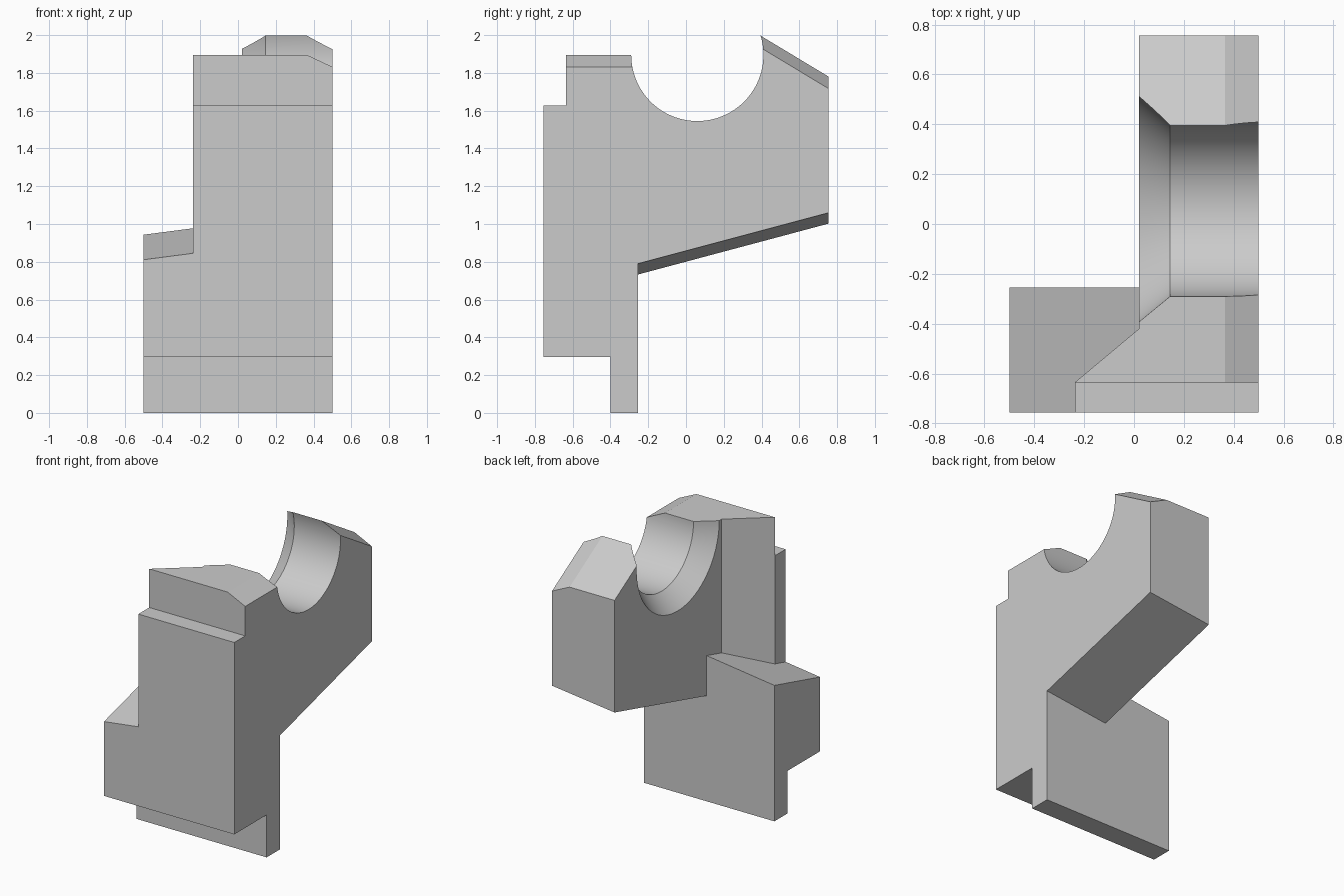
import bpy, bmesh
from math import cos, sin, tau

if "Cube" in bpy.data.objects:
    bpy.data.objects.remove(bpy.data.objects["Cube"], do_unlink=True)

grey = bpy.data.materials.new("plain grey")
grey.use_nodes = True
grey.diffuse_color = (0.6, 0.6, 0.6, 1)
grey.node_tree.nodes["Principled BSDF"].inputs["Base Color"].default_value = (0.6, 0.6, 0.6, 1)


def loft(name, rings):
    """Closed solid through matching rings of 3D points."""
    bm = bmesh.new()
    loops = [[bm.verts.new(p) for p in ring] for ring in rings]
    n = len(loops[0])
    for a, b in zip(loops, loops[1:]):
        for i in range(n):
            j = (i + 1) % n
            bm.faces.new((a[i], a[j], b[j], b[i]))
    bm.faces.new(loops[0])
    bm.faces.new(loops[-1])
    bmesh.ops.recalc_face_normals(bm, faces=bm.faces)
    mesh = bpy.data.meshes.new(name)
    bm.to_mesh(mesh)
    bm.free()
    mesh.materials.append(grey)
    obj = bpy.data.objects.new(name, mesh)
    bpy.context.collection.objects.link(obj)
    return obj


def combine(target, tool, operation):
    """Apply a boolean and discard the tool."""
    mod = target.modifiers.new(operation, "BOOLEAN")
    mod.operation, mod.solver, mod.object = operation, "EXACT", tool
    tool.hide_render = True
    bpy.context.view_layer.objects.active = target
    bpy.ops.object.modifier_apply(modifier=mod.name)
    bpy.data.objects.remove(tool, do_unlink=True)


FRONT, BACK, SIDE, BEVEL_X = -0.755, 0.755, 0.5, 0.365
MID, HUB_Z, RADIUS = 0.06, 1.895, 0.35


# Upper body: side profile with sloping underside and bevelled top edge
def body_ring(x):
    drop = max(0, x - BEVEL_X) * 0.47

    def under(y):
        return 0.79 + 0.267 * (y + 0.255) + 0.12 * (x - SIDE)

    def roof(y):
        return 1.78 - 0.603 * (y - BACK) - drop

    profile = [(FRONT, under(FRONT)), (FRONT, 1.627), (-0.635, 1.627),
               (-0.635, HUB_Z - drop), (MID, HUB_Z - drop), (MID, roof(MID)),
               (BACK, roof(BACK)), (BACK, under(BACK))]
    return [(x, y, z) for y, z in profile]


body = loft("bearing_bracket", [body_ring(x) for x in (-0.3, BEVEL_X, SIDE)])

# Plan outline: wide front tab tapering diagonally into the narrow arm
plan = [(-0.237, -0.9), (-0.237, -0.635), (0.02, -0.42), (0.02, 0.9), (0.6, 0.9), (0.6, -0.9)]
outline = loft("plan_outline", [[(x, y, z) for x, y in plan] for z in (0, 2.5)])
combine(body, outline, "INTERSECT")


# Foot block with stepped base and sloping top
def foot_ring(x):
    def top(y):
        return 0.845 + 0.13 * (x + 0.237) + 0.265 * (y - FRONT)

    profile = [(FRONT, 0.295), (-0.4, 0.295), (-0.4, 0), (-0.255, 0),
               (-0.255, top(-0.255)), (FRONT, top(FRONT))]
    return [(x, y, z) for y, z in profile]


foot = loft("foot_block", [foot_ring(x) for x in (-SIDE, SIDE)])
combine(body, foot, "UNION")


# Half-round saddle with a flared inner mouth
def circle(x, r, n=128):
    return [(x, MID + r * cos(tau * i / n), HUB_Z + r * sin(tau * i / n)) for i in range(n)]


saddle = loft("saddle_cutter", [circle(-0.05, 0.51), circle(0.145, RADIUS), circle(0.6, RADIUS)])
combine(body, saddle, "DIFFERENCE")

# Merge coplanar faces, then smooth only the curved saddle
bm = bmesh.new()
bm.from_mesh(body.data)
bmesh.ops.remove_doubles(bm, verts=bm.verts, dist=0.0001)
bmesh.ops.dissolve_limit(bm, angle_limit=0.01, verts=bm.verts, edges=bm.edges)
bm.to_mesh(body.data)
bm.free()
bpy.ops.object.select_all(action="DESELECT")
body.select_set(True)
bpy.context.view_layer.objects.active = body
bpy.ops.object.shade_smooth_by_angle(angle=0.2)
